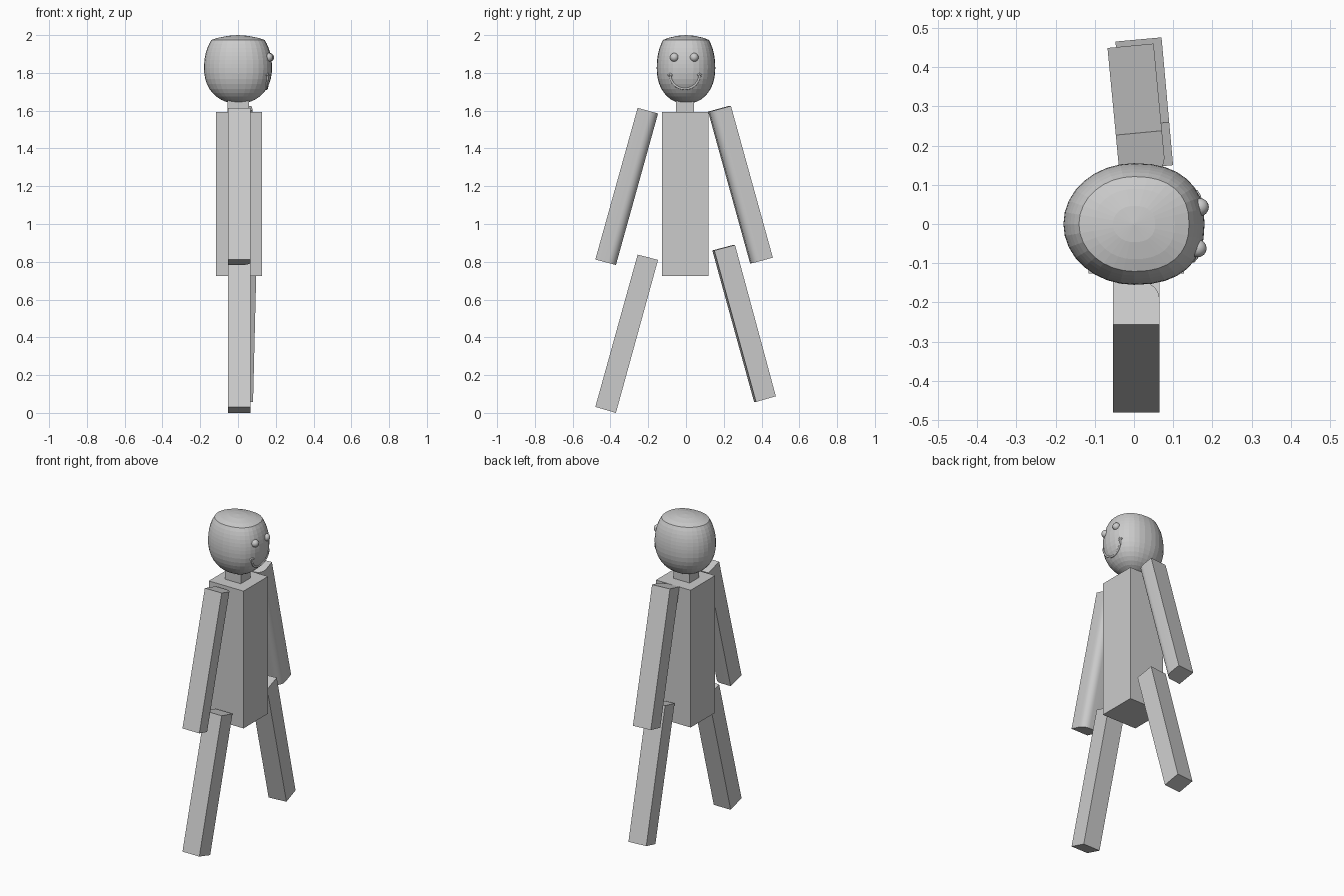
import bpy, bmesh, math
from mathutils import Matrix, Vector

if "Cube" in bpy.data.objects:
    bpy.data.objects.remove(bpy.data.objects["Cube"])

grey = bpy.data.materials.new("plain grey")
grey.diffuse_color = (0.6, 0.6, 0.6, 1)
grey.use_nodes = True
grey.node_tree.nodes["Principled BSDF"].inputs["Base Color"].default_value = grey.diffuse_color


def finish(name, bm):
    bmesh.ops.recalc_face_normals(bm, faces=bm.faces)
    mesh = bpy.data.meshes.new(name)
    bm.to_mesh(mesh)
    bm.free()
    mesh.materials.append(grey)
    ob = bpy.data.objects.new(name, mesh)
    bpy.context.collection.objects.link(ob)
    return ob


def box(name, lo, hi):
    bm = bmesh.new()
    bmesh.ops.create_cube(bm, size=1)
    for v in bm.verts:
        v.co = [(a + b) / 2 + c * (b - a) for a, b, c in zip(lo, hi, v.co)]
    return finish(name, bm)


def limb(name, corners, xc, yaw=0, rounded=None):
    """Slanted bar: side outline in (y, z), extruded along x, then yawed.
    rounded = indices of the two corners joined by the softened front edge."""
    bm = bmesh.new()
    ym = sum(c[0] for c in corners) / 4
    rings = [[bm.verts.new((x, y - ym, z)) for y, z in corners] for x in (-0.059, 0.059)]
    bm.faces.new(rings[0])
    bm.faces.new(rings[1])
    for i in range(4):
        j = (i + 1) % 4
        bm.faces.new((rings[0][i], rings[0][j], rings[1][j], rings[1][i]))
    if rounded:
        edge = bm.edges.get([rings[1][i] for i in rounded])
        bmesh.ops.bevel(bm, geom=[edge], offset=0.045, segments=6, profile=0.5, affect='EDGES')
    bmesh.ops.transform(bm, verts=bm.verts,
                        matrix=Matrix.Translation((xc, ym, 0)) @ Matrix.Rotation(yaw, 4, 'Z'))
    ob = finish(name, bm)
    if rounded:
        bpy.context.view_layer.objects.active = ob
        ob.select_set(True)
        bpy.ops.object.shade_smooth_by_angle(angle=math.radians(30))
        ob.select_set(False)


# Torso and neck
box("torso", (-0.116, -0.126, 0.725), (0.127, 0.119, 1.594))
box("neck", (-0.055, -0.053, 1.59), (0.057, 0.042, 1.68))

# Arms and legs: inner top, outer top, outer bottom, inner bottom
limb("right_arm", [(-0.148, 1.585), (-0.256, 1.615), (-0.48, 0.812), (-0.371, 0.783)],
     0.006, rounded=(0, 3))
limb("right_leg", [(-0.148, 0.81), (-0.256, 0.838), (-0.48, 0.032), (-0.371, 0.0)], 0.006)
limb("left_arm", [(0.122, 1.595), (0.232, 1.625), (0.455, 0.822), (0.345, 0.792)],
     0.007, 0.095, rounded=(0, 3))
limb("left_leg", [(0.144, 0.86), (0.254, 0.889), (0.471, 0.088), (0.366, 0.058)], 0.026, 0.09)

# Head: oval lathe with a trimmed, slightly domed crown and fuller face side
HEAD_A, HEAD_B, HEAD_Z, P = 0.18, 0.155, 1.825, 2.35


def head_scale(z):
    d = z - HEAD_Z
    return max(0.0, 1 - abs(d / (0.226 if d > 0 else 0.188)) ** 2.15) ** (1 / 2.15)


def face_x(y, z):
    s = head_scale(z)
    return 0.178 * s * max(0.0, 1 - abs(y / (HEAD_B * s)) ** P) ** (1 / P)


levels = [HEAD_Z - 0.186 * math.cos(math.pi / 2 * i / 10) for i in range(11)]
levels += [HEAD_Z + 0.15 * i / 7 for i in range(1, 8)]
profile = [(head_scale(z), z) for z in levels] + [(0.58, 1.986), (0.3, 1.996)]
bm = bmesh.new()
rows = []
N = 32
for s, z in profile:
    row = []
    for i in range(N):
        t = 2 * math.pi * i / N
        c, n = math.cos(t), math.sin(t)
        e = 2 / P if c > 0 else 1
        x = math.copysign(abs(c) ** e, c) * HEAD_A * s
        y = math.copysign(abs(n) ** e, n) * HEAD_B * s
        row.append(bm.verts.new((x, y, z)))
    rows.append(row)
for a, b in zip(rows, rows[1:]):
    for i in range(N):
        j = (i + 1) % N
        bm.faces.new((a[i], a[j], b[j], b[i]))
bm.faces.new(rows[0])
top = bm.verts.new((0, 0, 2.0))
for i in range(N):
    bm.faces.new((rows[-1][i], rows[-1][(i + 1) % N], top))
finish("head", bm)

# Eyes
for side, y in (("right", -0.062), ("left", 0.043)):
    bm = bmesh.new()
    bmesh.ops.create_uvsphere(bm, u_segments=16, v_segments=10, radius=0.023)
    bmesh.ops.translate(bm, verts=bm.verts, vec=(face_x(y, 1.882) - 0.002, y, 1.882))
    eye = finish(side + "_eye", bm)
    eye.data.shade_smooth()


# Smile with small cheek dimples at its ends
def tube(name, points, radius):
    cu = bpy.data.curves.new(name, 'CURVE')
    cu.dimensions = '3D'
    cu.bevel_depth = radius
    cu.bevel_resolution = 2
    cu.use_fill_caps = True
    sp = cu.splines.new('POLY')
    sp.points.add(len(points) - 1)
    for p, co in zip(sp.points, points):
        p.co = (*co, 1)
    cu.materials.append(grey)
    bpy.context.collection.objects.link(bpy.data.objects.new(name, cu))


def on_face(y, z):
    return Vector((face_x(y, z) + 0.002, y, z))


smile = [math.pi + math.pi * i / 20 for i in range(21)]
tube("smile", [on_face(-0.006 + 0.078 * math.cos(t), 1.79 + 0.075 * math.sin(t)) for t in smile], 0.006)
for side, y in (("right", -0.084), ("left", 0.072)):
    tube(side + "_dimple", [on_face(y - 0.011, 1.786), on_face(y, 1.795), on_face(y + 0.011, 1.786)], 0.005)
